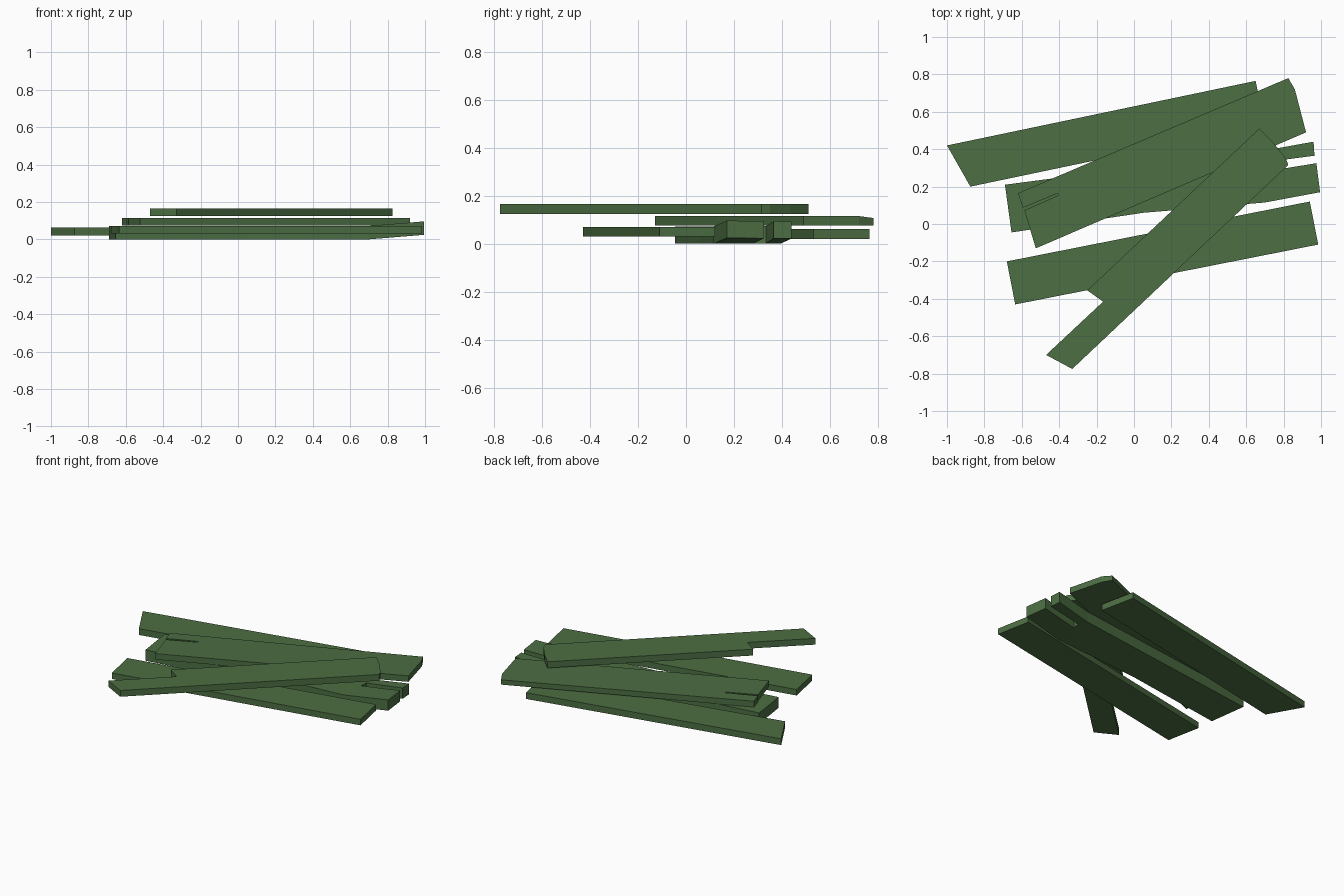
import bpy
import bmesh

cube = bpy.data.objects.get("Cube")
if cube:
    bpy.data.objects.remove(cube, do_unlink=True)

GREEN = (0.073, 0.156, 0.056, 1.0)
paint = bpy.data.materials.new("faded green paint")
paint.use_nodes = True
paint.diffuse_color = GREEN
bsdf = next(n for n in paint.node_tree.nodes if n.type == "BSDF_PRINCIPLED")
bsdf.inputs["Base Color"].default_value = GREEN
bsdf.inputs["Roughness"].default_value = 0.9


def plank(name, outline, bottom, thickness, bend_x=None, lift=0.0, shape=None):
    """Extrude a counter-clockwise outline; optionally lift the end past bend_x."""
    bm = bmesh.new()
    base = bm.faces.new([bm.verts.new((x, y, bottom)) for x, y in outline])
    extruded = bmesh.ops.extrude_face_region(bm, geom=[base], use_keep_orig=True)
    for v in extruded["geom"]:
        if isinstance(v, bmesh.types.BMVert):
            v.co.z += thickness
    if bend_x is not None:
        bmesh.ops.bisect_plane(bm, geom=bm.verts[:] + bm.edges[:] + bm.faces[:],
                               dist=0.0001, plane_co=(bend_x, 0, 0), plane_no=(1, 0, 0))
        end = max(v.co.x for v in bm.verts)
        for v in bm.verts:
            v.co.z += lift * max(0, v.co.x - bend_x) / (end - bend_x)
    if shape:
        for v in bm.verts:
            shape(v)
    bmesh.ops.recalc_face_normals(bm, faces=bm.faces[:])
    mesh = bpy.data.meshes.new(name)
    bm.to_mesh(mesh)
    bm.free()
    mesh.materials.append(paint)
    obj = bpy.data.objects.new(name, mesh)
    bpy.context.collection.objects.link(obj)
    return obj


# Plain boards at the back and the front
plank("back_plank",
      [(-1.0, 0.42), (-0.875, 0.2), (0.7, 0.53), (0.65, 0.765)], 0.02, 0.042)
plank("front_plank",
      [(-0.68, -0.2), (-0.635, -0.43), (0.985, -0.11), (0.94, 0.12)], 0.03, 0.04)

# Thick lowest board with a split, upturned end
plank("split_bottom_plank",
      [(-0.69, 0.21), (-0.655, -0.045), (0.05, 0.06), (0.7, 0.115), (0.995, 0.17),
       (0.975, 0.325), (0.715, 0.283), (0.72, 0.333), (0.965, 0.365), (0.96, 0.44),
       (0.7, 0.393)], 0.0, 0.072, bend_x=0.7, lift=0.024)


# Middle board with a thin crack at one end and a worn far corner
def worn_corner(v):
    if v.co.y > 0.75 and v.co.z > 0.1:
        v.co.z -= 0.008


plank("cracked_middle_plank",
      [(-0.62, 0.165), (-0.594, 0.087), (-0.405, 0.165), (-0.405, 0.153),
       (-0.586, 0.073), (-0.525, -0.13), (0.92, 0.49), (0.86, 0.72), (0.825, 0.78)],
      0.075, 0.04, shape=worn_corner)

# Top board lying across the others, with one broken, narrowed end
plank("broken_top_plank",
      [(-0.47, -0.7), (-0.33, -0.775), (0.825, 0.315), (0.812, 0.35), (0.745, 0.435),
       (0.67, 0.51), (-0.25, -0.355), (-0.165, -0.415)], 0.124, 0.042)
